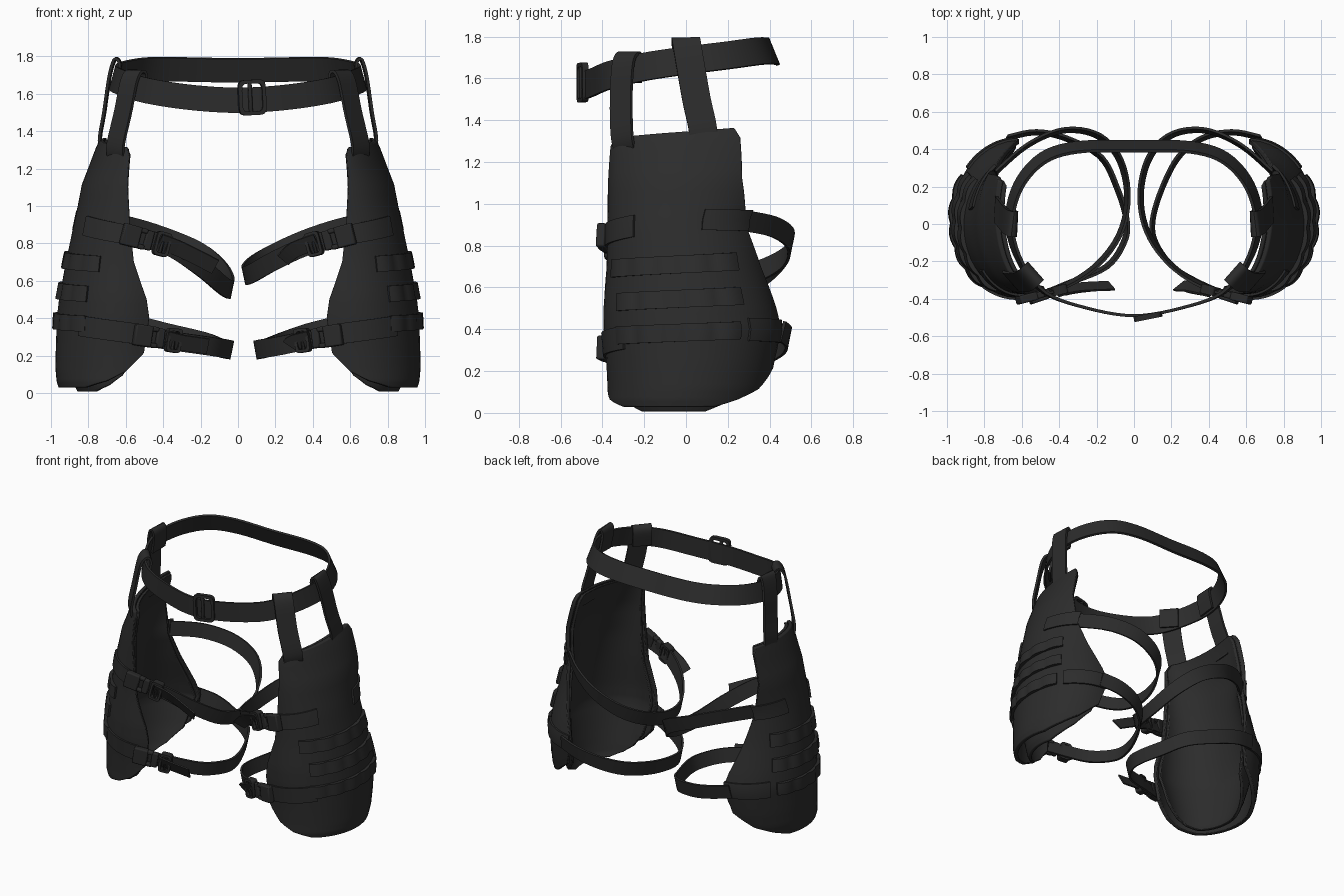
import bpy, bmesh, math
from mathutils import Vector, Matrix

if "Cube" in bpy.data.objects:
    bpy.data.objects.remove(bpy.data.objects["Cube"])


def material(name, value):
    m = bpy.data.materials.new(name)
    m.diffuse_color = (value, value, value, 1)
    m.use_nodes = True
    m.node_tree.nodes["Principled BSDF"].inputs["Base Color"].default_value = m.diffuse_color
    return m


FABRIC = material("black_fabric", 0.025)
PLASTIC = material("black_plastic", 0.022)


def finish(name, bm, mat, bevel=0.0):
    bmesh.ops.recalc_face_normals(bm, faces=bm.faces)
    me = bpy.data.meshes.new(name)
    bm.to_mesh(me)
    bm.free()
    me.materials.append(mat)
    ob = bpy.data.objects.new(name, me)
    bpy.context.collection.objects.link(ob)
    if bevel:
        b = ob.modifiers.new("soft_edge", 'BEVEL')
        b.width, b.segments = bevel, 2
        b.limit_method, b.angle_limit = 'ANGLE', math.radians(50)
    return ob


def slab(name, fn, nu, nv, closed=False, mat=None, bevel=0.0):
    """Closed thick sheet: fn(i, j, layer) gives a point, layer 0 or 1."""
    bm = bmesh.new()
    g = [[[bm.verts.new(fn(i, j, k)) for j in range(nv)] for i in range(nu)] for k in (0, 1)]
    n = nu if closed else nu - 1
    for i in range(n):
        a = (i + 1) % nu
        for j in range(nv - 1):
            for k in (0, 1):
                bm.faces.new((g[k][i][j], g[k][a][j], g[k][a][j + 1], g[k][i][j + 1]))
        for j in (0, nv - 1):
            bm.faces.new((g[0][i][j], g[0][a][j], g[1][a][j], g[1][i][j]))
    if not closed:
        for i in (0, nu - 1):
            for j in range(nv - 1):
                bm.faces.new((g[0][i][j], g[0][i][j + 1], g[1][i][j + 1], g[1][i][j]))
    return finish(name, bm, mat or FABRIC, bevel)


def spline(pts, closed=False, steps=5):
    """Smooth curve through the points."""
    p = [Vector(q) for q in pts]
    n = len(p)
    get = (lambda i: p[i % n]) if closed else (lambda i: p[max(0, min(n - 1, i))])
    out = []
    for i in range(n if closed else n - 1):
        a, b, c, d = (get(i + k) for k in (-1, 0, 1, 2))
        for s in range(steps):
            t = s / steps
            out.append(0.5 * (2 * b + (c - a) * t + (2 * a - 5 * b + 4 * c - d) * t * t
                              + (3 * b - a - 3 * c + d) * t ** 3))
    return out if closed else out + [p[-1]]


def ribbon(name, pts, width, thick=0.014, across=lambda p: (0, 0, 1), closed=False):
    """Flat webbing strap along a path; across(p) is its width direction."""
    path = spline(pts, closed)
    n = len(path)
    frames = []
    for i in range(n):
        a = path[(i - 1) % n] if closed else path[max(0, i - 1)]
        b = path[(i + 1) % n] if closed else path[min(n - 1, i + 1)]
        t = (b - a).normalized()
        w = Vector(across(path[i]))
        w = (w - t * w.dot(t)).normalized()
        frames.append((w, t.cross(w)))

    def fn(i, j, k):
        w, nrm = frames[i]
        return path[i] + w * (j - 0.5) * width + nrm * (k - 0.5) * thick
    return slab(name, fn, n, 2, closed)


# Thigh shape by height: z, centre x, radius x, centre y, radius y, front and back angle
ROWS = [
    (0.015, .63, .33, .00, .370, -55, 22), (0.05, .63, .34, .00, .375, -78, 42),
    (0.10, .63, .345, .01, .385, -95, 62), (0.20, .63, .345, .02, .400, -112, 84),
    (0.40, .62, .35, .03, .425, -115, 91), (0.50, .615, .342, .02, .415, -112, 85),
    (0.70, .61, .31, .00, .380, -100, 71), (0.90, .60, .278, -.015, .360, -95, 57),
    (1.10, .57, .265, .025, .400, -86, 38), (1.27, .54, .222, .06, .430, -80, 28),
    (1.31, .53, .212, .065, .430, -72, 23)]


def row(z):
    z = max(ROWS[0][0], min(ROWS[-1][0], z))
    for a, b in zip(ROWS, ROWS[1:]):
        if z <= b[0]:
            f = (z - a[0]) / (b[0] - a[0])
            return [p + (q - p) * f for p, q in zip(a, b)]


def surf(s, deg, z, off):
    _, cx, rx, cy, ry, _, _ = row(z)
    t = math.radians(deg)
    return Vector((s * (cx + (rx + off) * math.cos(t)), cy + (ry + off) * math.sin(t), z))


def shell(name, s, outer, inner, spread, drop, tuck=0.0):
    """Curved pad; tuck pulls the bottom in towards the leg."""
    zs = [a[0] + (b[0] - a[0]) * k / 4 for a, b in zip(ROWS, ROWS[1:]) for k in range(4)] + [ROWS[-1][0]]
    nu = 25

    def fn(i, j, k):
        r, u = row(zs[j]), i / (nu - 1)
        mid, half = (r[5] + r[6]) / 2, (r[6] - r[5]) / 2 * spread
        pull = tuck * max(0, (.4 - zs[j]) / .4)
        p = surf(s, mid + (2 * u - 1) * half, zs[j], (inner if k else outer) - pull)
        p.z += 0.05 * u * max(0, zs[j] - 1) / 0.31 - drop * (1 if zs[j] < .3 else .2)
        return p
    slab(name, fn, nu, len(zs), bevel=0.01)


def patch(name, s, d0, d1, z0, z1, height, bumps=0):
    """Webbing sewn on the pad, optionally with raised loops."""
    nu = 6 * bumps + 1 if bumps else 13

    def fn(i, j, k):
        u = i / (nu - 1)
        z = z0 + (z1 - z0) * u + (j / 2 - 0.5) * height
        lift = 0.013 + 0.011 * abs(math.sin(math.pi * bumps * u)) if bumps else 0.012
        return surf(s, d0 + (d1 - d0) * u, z, -0.006 if k else lift)
    slab(name, fn, nu, 3)


def box(name, m, centre, size):
    bm = bmesh.new()
    bmesh.ops.create_cube(bm, size=1, matrix=m @ Matrix.Translation(centre) @ Matrix.Diagonal((*size, 1)))
    finish(name, bm, PLASTIC, 0.008)


def frame(name, m, centre, w, h, bar, depth):
    """Rounded rectangular ring."""
    def fn(i, j, k):
        a = 2 * math.pi * (i + 0.5) / 24
        q = [math.copysign(abs(v) ** 0.35, v) for v in (math.cos(a), math.sin(a))]
        return m @ (Vector(centre) + Vector((q[0] * (w / 2 - j * bar), q[1] * (h / 2 - j * bar),
                                             (k - 0.5) * depth)))
    slab(name, fn, 24, 2, True, PLASTIC)


def basis(p, q):
    t = (q - p).normalized()
    w = (Vector((0, 0, 1)) - t * t.z).normalized()
    m = Matrix((t, w, t.cross(w))).transposed().to_4x4()
    m.translation = p
    return m, (q - p).length


def buckle(name, p, q):
    m, ln = basis(p, q)
    box(name + "_socket", m, (ln * .2, 0, 0), (ln * .36, .115, .045))
    box(name + "_plug", m, (ln * .56, 0, 0), (ln * .16, .105, .034))
    for e in (-1, 1):
        box(name + "_prong", m, (ln * .43, e * .044, 0), (ln * .16, .026, .036))
    frame(name + "_adjuster", m, (ln * .84, 0, 0), ln * .3, .13, .016, .05)
    box(name + "_bar", m, (ln * .84, 0, 0), (.016, .11, .04))


# Waist belt, higher at the back and leaning in like a cone
half = [(.25, -.45, 1.58), (.48, -.365, 1.615), (.61, -.2, 1.655), (.665, 0, 1.685),
        (.62, .2, 1.71), (.49, .35, 1.73), (.3, .41, 1.73)]
loop = [(0, -.49, 1.565)] + half + [(0, .415, 1.725)] + [(-x, y, z) for x, y, z in reversed(half)]
ribbon("waist_belt", loop, .135, .016, lambda p: (-.4 * p.x, -.22 - .45 * p.y, 1), True)
bm_mat, _ = basis(Vector((.075, -.495, 1.58)), Vector((.3, -.45, 1.59)))
frame("belt_buckle", bm_mat, (0, 0, 0), .15, .19, .02, .03)
box("belt_buckle_bar", bm_mat, (-.01, 0, .0), (.02, .17, .03))

for s, side in ((1, "right"), (-1, "left")):
    def mir(pts, s=s):
        return [Vector((s * x, y, z)) for x, y, z in pts]

    def flare(p, s=s):
        """Leg straps lean outwards at the top around the thigh."""
        return (.45 * (p.x - s * .5), .45 * (p.y - .05), 1)

    # Padded thigh panel and the lining that tucks in at the knee
    shell(side + "_thigh_panel", s, 0, -.028, 1, -.014)
    shell(side + "_panel_lining", s, -.03, -.052, .97, .008, .075)

    # Rows of webbing loops
    for d0, d1, z0, z1 in ((-66, 40, .69, .725), (-56, 38, .53, .56), (-57, 33, .37, .395)):
        patch(side + "_webbing_row", s, d0, d1, z0, z1, .085, 5)

    # Sewn strap ends
    patch(side + "_upper_front_tab", s, -93, -40, .845, .895, .105)
    patch(side + "_upper_back_tab", s, 14, 57, .925, .92, .1)
    patch(side + "_lower_front_tab", s, -105, -50, .315, .36, .11)
    patch(side + "_lower_back_tab", s, 40, 89, .40, .39, .11)

    # Hanging straps looped over the belt
    ribbon(side + "_front_hanger", mir([(.54, -.265, 1.58), (.53, -.255, 1.69), (.55, -.275, 1.72),
           (.58, -.30, 1.67), (.615, -.31, 1.5), (.655, -.305, 1.32), (.645, -.285, 1.24)]),
           .13, .016, lambda p: (s * .66, .75, 0))
    ribbon(side + "_side_hanger", mir([(.65, .01, 1.62), (.63, 0, 1.75), (.655, 0, 1.785),
           (.685, .015, 1.7), (.715, .05, 1.5), (.738, .08, 1.36), (.73, .085, 1.25)]),
           .135, .016, lambda p: (-s * .05, 1, 0))

    # Leg loops, slightly different on each side
    d = 0 if s > 0 else -.07
    ribbon(side + "_upper_leg_strap", mir([(.74, .275, .92), (.57, .42, .89), (.38, .5, .83),
           (.2, .475, .75), (.08, .35, .68 + d / 2), (.035, .15, .63 + d), (.075, -.05, .64 + d),
           (.2, -.22, .71 + d / 2), (.38, -.335, .79), (.6, -.395, .845)]), .1, .014, flare)
    e = 0 if s > 0 else -.06
    ribbon(side + "_lower_leg_strap", mir([(.68, .46, .39), (.53, .49, .36), (.37, .46, .32),
           (.24 + e, .36, .275), (.15 + e, .19, .24), (.1 + e, .02, .23), (.115 + e, -.1, .235),
           (.21 + e, -.23, .25), (.36, -.32, .28), (.55, -.4, .31)]), .1, .014, flare)

    # Loose strap tails
    tip = .24 if s > 0 else .12
    lean = lambda p: (0, -.5, 1)
    ribbon(side + "_upper_tail", mir([(.42, -.37, .81), (.3, -.34, .765), (tip, -.33, .71 + d / 2)]), .09, .01, lean)
    ribbon(side + "_lower_tail", mir([(.38, -.36, .29), (.3, -.345, .27), (tip + .04, -.33, .25)]), .09, .01, lean)

    # Side-release buckles
    buckle(side + "_upper_buckle", *mir([(.625, -.41, .855), (.365, -.345, .785)]))
    buckle(side + "_lower_buckle", *mir([(.56, -.41, .315), (.305, -.325, .275)]))

# Smooth shading with sharp edges kept
bpy.ops.object.select_all(action='DESELECT')
for ob in bpy.context.scene.objects:
    ob.select_set(True)
    bpy.context.view_layer.objects.active = ob
bpy.ops.object.shade_smooth_by_angle(angle=math.radians(35))
